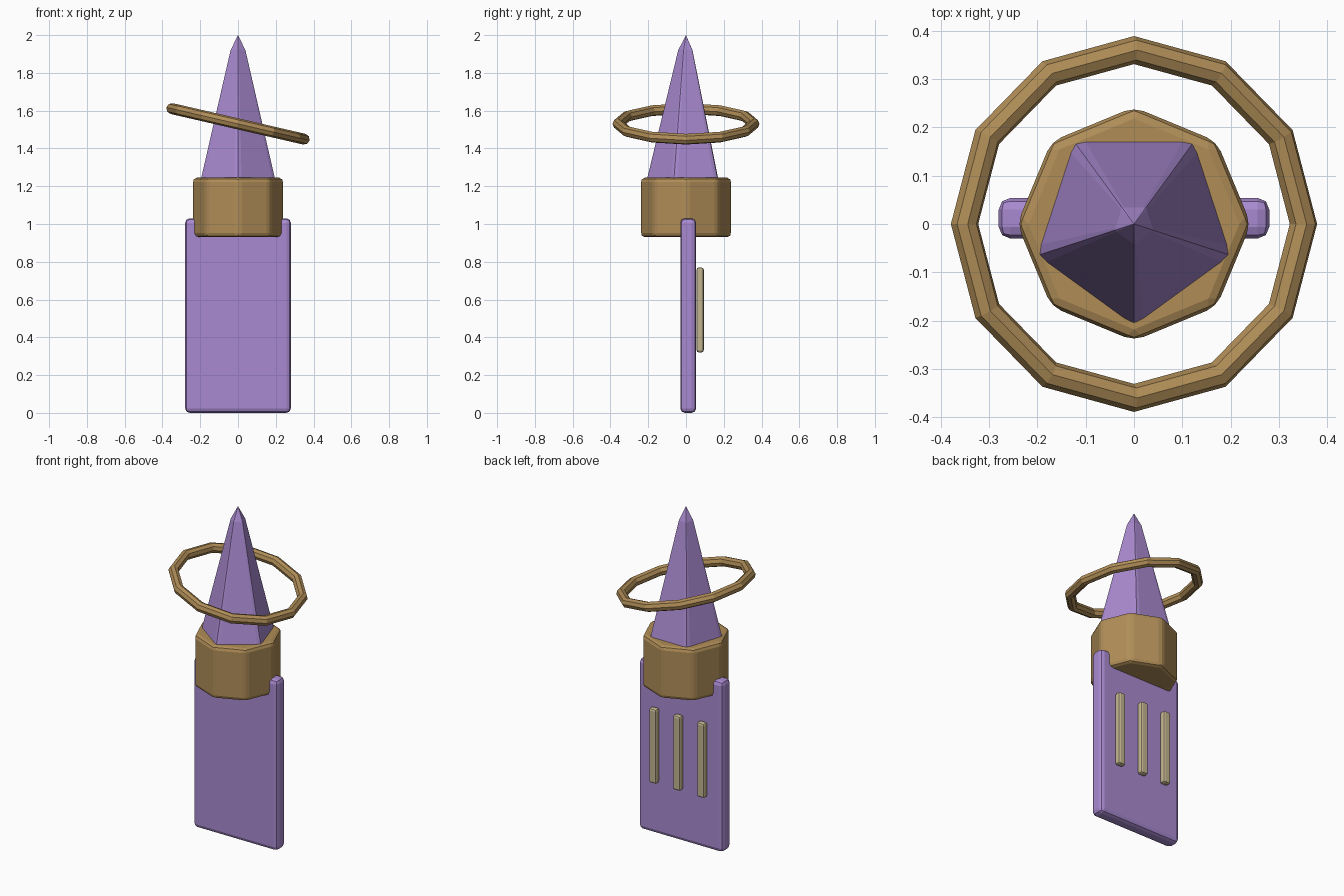
import bpy, bmesh, math

if "Cube" in bpy.data.objects:
    bpy.data.objects.remove(bpy.data.objects["Cube"])


def material(name, rgb):
    m = bpy.data.materials.new(name)
    m.diffuse_color = (*rgb, 1)
    m.use_nodes = True
    m.node_tree.nodes["Principled BSDF"].inputs["Base Color"].default_value = m.diffuse_color
    return m


PURPLE = material("purple", (0.40, 0.255, 0.635))
GOLD = material("brass", (0.434, 0.268, 0.097))
BEIGE = material("beige", (0.55, 0.46, 0.28))


def finish(obj, name, mat, bevel=0, segments=2):
    obj.name = name
    obj.data.materials.append(mat)
    if bevel:
        mod = obj.modifiers.new("rounded_edges", "BEVEL")
        mod.width = bevel
        mod.segments = segments
        mod.limit_method = 'ANGLE'
        mod.angle_limit = math.radians(30)
    return obj


def box(name, center, size, mat, bevel):
    bpy.ops.mesh.primitive_cube_add(size=1, location=center)
    obj = bpy.context.object
    obj.scale = size
    bpy.ops.object.transform_apply(location=False, rotation=False, scale=True)
    return finish(obj, name, mat, bevel)


# Flat body slab
box("body_slab", (0, 0.012, 0.515), (0.56, 0.084, 1.03), PURPLE, 0.024)

# Three raised slats on the back
for i in (-1, 0, 1):
    box("back_slat", (0.16 * i, 0.075, 0.545), (0.05, 0.038, 0.45), BEIGE, 0.012)

# Eight-sided collar with corners on the axes
bpy.ops.mesh.primitive_cylinder_add(vertices=8, radius=0.242, depth=0.315,
                                    location=(0, 0, 1.0875))
finish(bpy.context.object, "collar", GOLD, 0.022)

# Five-sided spire: each corner is softened into three points, steeper at the tip
BASE, SHOULDER, TIP = 1.235, 1.92, 2.0
outline = []
for i in range(5):
    a = math.radians(-90 + 72 * i)
    for offset, r in ((-5.5, 0.199), (0, 0.207), (5.5, 0.199)):
        t = a + math.radians(offset)
        outline.append((r * math.cos(t), r * math.sin(t)))
bm = bmesh.new()
low = [bm.verts.new((x, y, BASE)) for x, y in outline]
high = [bm.verts.new((x * 0.2, y * 0.2, SHOULDER)) for x, y in outline]
tip = bm.verts.new((0, 0, TIP))
bm.faces.new(low[::-1])
for i in range(len(low)):
    j = (i + 1) % len(low)
    bm.faces.new((low[i], low[j], high[j], high[i]))
    bm.faces.new((high[i], high[j], tip))
mesh = bpy.data.meshes.new("spire")
bm.to_mesh(mesh)
bm.free()
spire = bpy.data.objects.new("spire", mesh)
bpy.context.collection.objects.link(spire)
finish(spire, "spire", PURPLE)

# Tilted floating ring
bpy.ops.mesh.primitive_torus_add(major_segments=12, minor_segments=8,
                                 major_radius=0.36, minor_radius=0.029,
                                 location=(0, 0, 1.53),
                                 rotation=(0, math.radians(13), 0))
ring = bpy.context.object
for p in ring.data.polygons:
    p.use_smooth = False
finish(ring, "halo_ring", GOLD)
